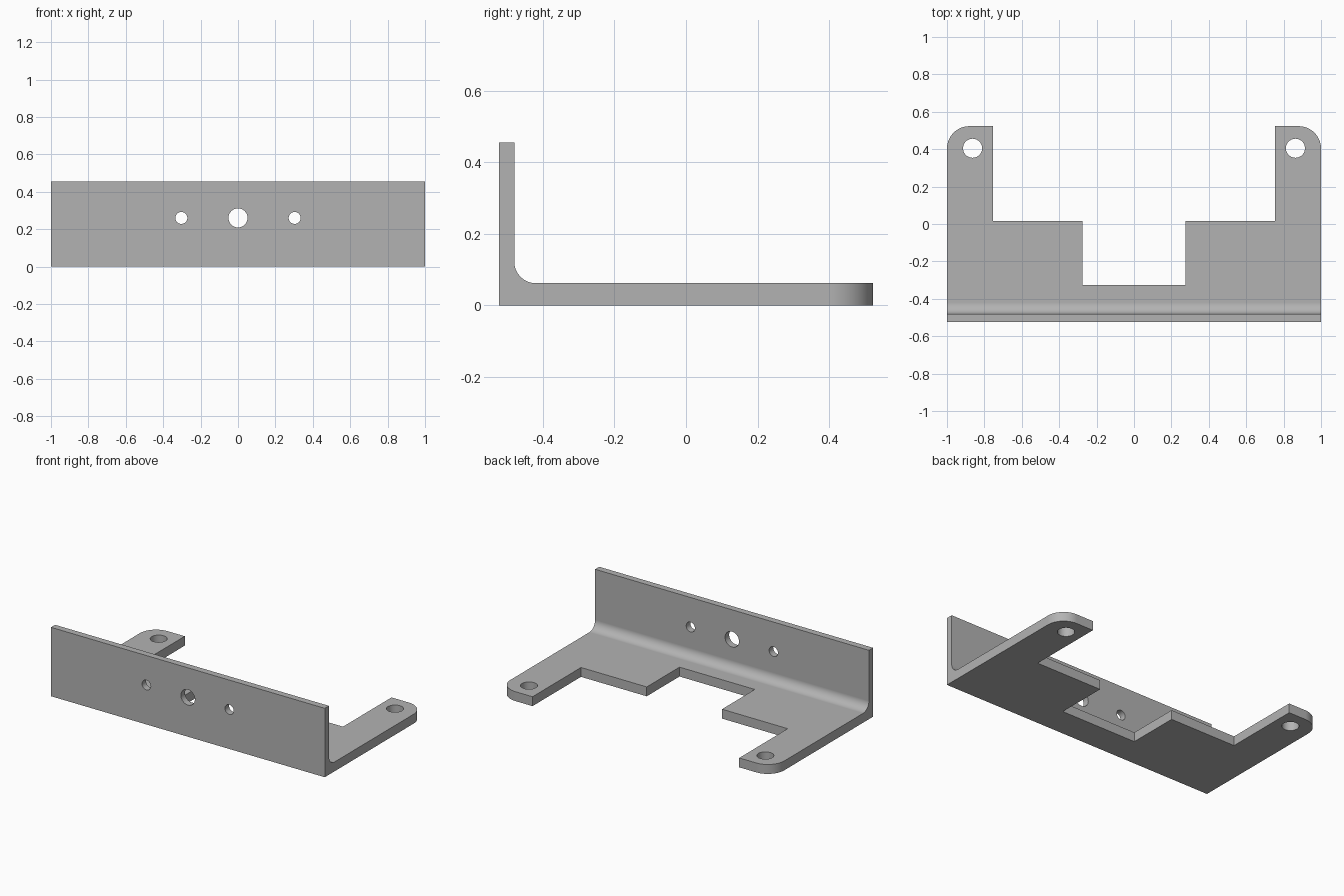
import bpy
import bmesh
from math import cos, sin, pi, radians
from mathutils import Matrix, Vector

cube = bpy.data.objects.get("Cube")
if cube:
    bpy.data.objects.remove(cube, do_unlink=True)

WIDTH, DEPTH, HEIGHT = 1.0, 0.523, 0.455      # half width, half depth, full height
BASE, WALL_IN, FILLET, CORNER = 0.062, -0.48, 0.06, 0.12

metal = bpy.data.materials.new("plain grey metal")
metal.use_nodes = True
grey = (0.45, 0.45, 0.45, 1)
metal.diffuse_color = grey
metal.node_tree.nodes["Principled BSDF"].inputs["Base Color"].default_value = grey


def arc(cx, cy, r, start, end, steps=16):
    angles = [radians(start + (end - start) * i / steps) for i in range(steps + 1)]
    return [(cx + r * cos(a), cy + r * sin(a)) for a in angles]


def prism(name, points, to_3d, direction):
    """Extrude a closed 2D outline along a direction."""
    bm = bmesh.new()
    face = bm.faces.new([bm.verts.new(to_3d(a, b)) for a, b in points])
    new = bmesh.ops.extrude_face_region(bm, geom=[face])["geom"]
    bmesh.ops.translate(bm, vec=Vector(direction),
                        verts=[v for v in new if isinstance(v, bmesh.types.BMVert)])
    bmesh.ops.recalc_face_normals(bm, faces=bm.faces)
    mesh = bpy.data.meshes.new(name)
    bm.to_mesh(mesh)
    bm.free()
    mesh.materials.append(metal)
    obj = bpy.data.objects.new(name, mesh)
    bpy.context.collection.objects.link(obj)
    return obj


def cut(target, cutter, operation):
    """Apply a boolean and discard the cutter."""
    cutter.hide_render = True
    mod = target.modifiers.new("cut", "BOOLEAN")
    mod.object, mod.operation, mod.solver = cutter, operation, "EXACT"
    bpy.context.view_layer.objects.active = target
    bpy.ops.object.modifier_apply(modifier=mod.name)
    bpy.data.objects.remove(cutter, do_unlink=True)


# L-shaped side profile with an inner fillet, run wider than needed
profile = [(-DEPTH, 0), (DEPTH + 0.1, 0), (DEPTH + 0.1, BASE)]
profile += arc(WALL_IN + FILLET, BASE + FILLET, FILLET, 270, 180)
profile += [(WALL_IN, HEIGHT), (-DEPTH, HEIGHT)]
bracket = prism("mounting_bracket", profile, lambda y, z: (-1.1, y, z), (2.2, 0, 0))

# Plan outline: stepped notch between two arms with rounded outer corners
right = [(WIDTH, -DEPTH - 0.1)]
right += arc(WIDTH - CORNER, DEPTH - CORNER, CORNER, 0, 90)
right += [(0.755, DEPTH), (0.755, 0.017), (0.275, 0.017), (0.275, -0.325)]
outline = right + [(-x, y) for x, y in reversed(right)]
cut(bracket, prism("plan_cutter", outline, lambda x, y: (x, y, -0.1), (0, 0, 1)), "INTERSECT")

# Screw holes through the arms
for x in (-0.863, 0.863):
    ring = arc(x, 0.405, 0.051, 0, 360, 48)[:-1]
    cut(bracket, prism("arm_hole", ring, lambda a, b: (a, b, -0.1), (0, 0, 0.3)), "DIFFERENCE")

# One large and two small holes through the wall
for x, r in ((-0.303, 0.032), (0, 0.051), (0.303, 0.032)):
    ring = arc(x, 0.26, r, 0, 360, 48)[:-1]
    cut(bracket, prism("wall_hole", ring, lambda a, b: (a, -0.6, b), (0, 0.2, 0)), "DIFFERENCE")

# Smooth curved areas, keeping flat faces flat
bpy.context.view_layer.objects.active = bracket
bracket.select_set(True)
bpy.ops.object.shade_smooth_by_angle(angle=radians(30))
weighted = bracket.modifiers.new("weighted_normals", "WEIGHTED_NORMAL")
weighted.keep_sharp = True
